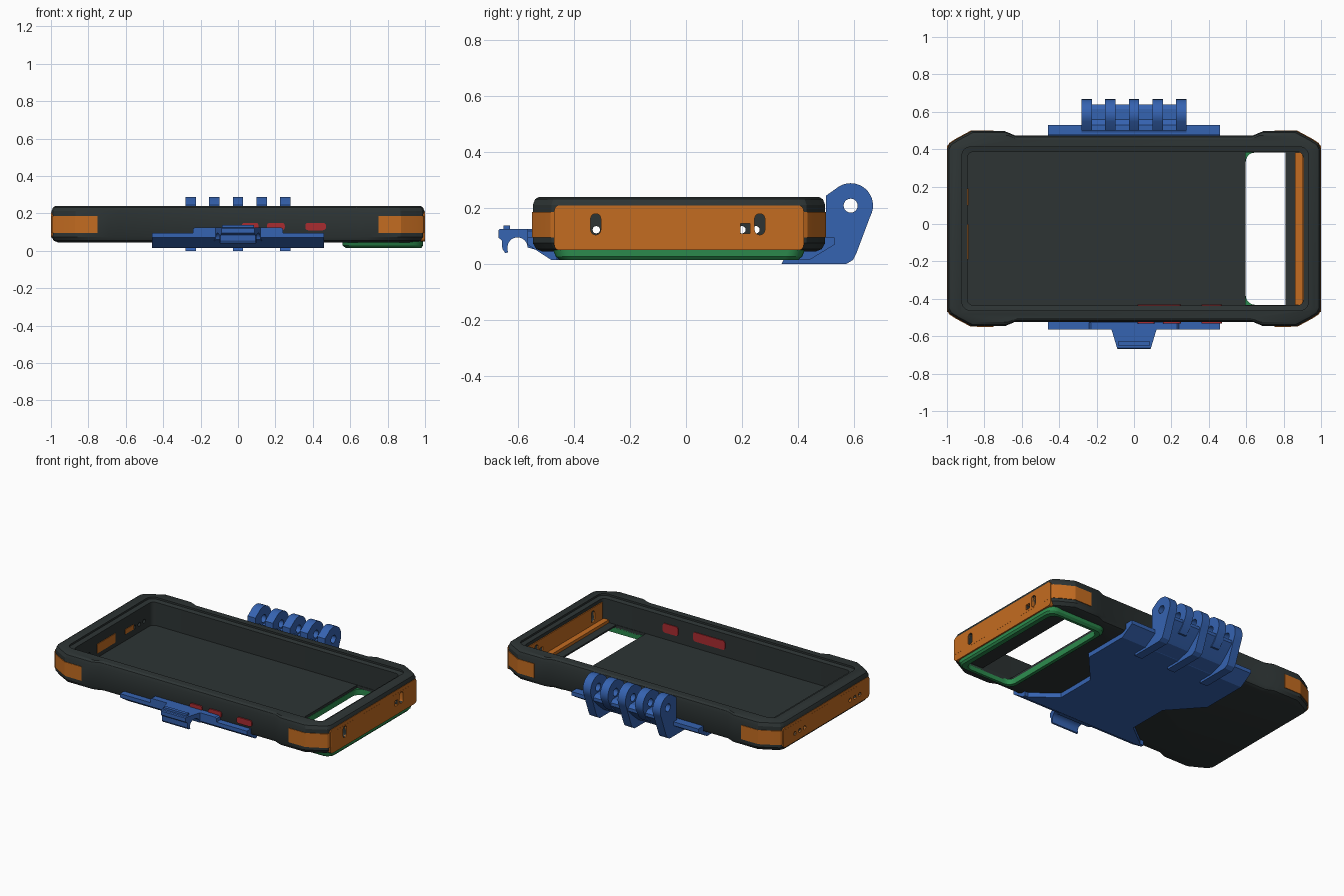
import bpy, bmesh, math

if "Cube" in bpy.data.objects:
    bpy.data.objects.remove(bpy.data.objects["Cube"])

CY = -0.025  # case centre in y


def material(name, rgb):
    m = bpy.data.materials.new(name)
    m.diffuse_color = (*rgb, 1)
    m.use_nodes = True
    m.node_tree.nodes["Principled BSDF"].inputs["Base Color"].default_value = m.diffuse_color
    return m


DARK = material("dark grey", (0.026, 0.034, 0.034))
BLUE = material("blue", (0.036, 0.125, 0.44))
ORANGE = material("orange", (0.55, 0.15, 0.015))
GREEN = material("green", (0.025, 0.26, 0.075))
RED = material("red", (0.40, 0.025, 0.03))


def loft(name, rings, mat=None):
    """Closed skin over rings of equal point count."""
    bm = bmesh.new()
    vs = [[bm.verts.new(p) for p in r] for r in rings]
    n = len(vs[0])
    for a, b in zip(vs, vs[1:]):
        for i in range(n):
            bm.faces.new((a[i], a[(i + 1) % n], b[(i + 1) % n], b[i]))
    bm.faces.new(vs[0])
    bm.faces.new(vs[-1])
    bmesh.ops.recalc_face_normals(bm, faces=bm.faces)
    me = bpy.data.meshes.new(name)
    bm.to_mesh(me)
    bm.free()
    ob = bpy.data.objects.new(name, me)
    bpy.context.collection.objects.link(ob)
    if mat:
        me.materials.append(mat)
    else:
        ob.hide_render = True
        ob.hide_set(True)
    return ob


def along_x(name, pts, a, b, mat=None):
    return loft(name, [[(x, y, z) for y, z in pts] for x in (a, b)], mat)


def along_z(name, pts, a, b, mat=None):
    return loft(name, [[(x, y, z) for x, y in pts] for z in (a, b)], mat)


def box(name, x0, x1, y0, y1, z0, z1, mat=None):
    return along_z(name, [(x0, y0), (x1, y0), (x1, y1), (x0, y1)], z0, z1, mat)


def round_rect(x0, x1, y0, y1, r, n=5):
    pts = []
    for cx, cy, s in ((x1 - r, y1 - r, 0), (x0 + r, y1 - r, 90),
                      (x0 + r, y0 + r, 180), (x1 - r, y0 + r, 270)):
        for i in range(n + 1):
            t = math.radians(s + 90 * i / n)
            pts.append((cx + r * math.cos(t), cy + r * math.sin(t)))
    return pts


def lift(pts, z):
    return [(x, y, z) for x, y in pts]


def cut(ob, *cutters):
    bpy.context.view_layer.objects.active = ob
    for c in cutters:
        m = ob.modifiers.new("cut", 'BOOLEAN')
        m.operation, m.solver, m.object = 'DIFFERENCE', 'EXACT', c
        bpy.ops.object.modifier_apply(modifier=m.name)
    return ob


# Case outline: flared chamfered corners, slightly waisted long sides
quarter = [(0.997, 0.43), (0.985, 0.455), (0.95, 0.478), (0.87, 0.521),
           (0.69, 0.521), (0.635, 0.498)]
half = quarter + [(-x, y) for x, y in reversed(quarter)]
outline = half + [(-x, -y) for x, y in half]


def inset(d):
    return [(x * (1 - d), CY + y * (1 - d / 0.525)) for x, y in outline]


case = loft("case", [lift(inset(d), z) for d, z in
                     ((0.035, 0.045), (0.012, 0.054), (0, 0.075), (0, 0.212),
                      (0.008, 0.232), (0.022, 0.24))], DARK)
cavity = loft("cavity_cutter", [
    lift(round_rect(-0.89, 0.905, -0.435, 0.385, 0.03), 0.07),
    lift(round_rect(-0.89, 0.905, -0.435, 0.385, 0.03), 0.222),
    lift(round_rect(-0.92, 0.932, -0.462, 0.412, 0.045), 0.228),
    lift(round_rect(-0.92, 0.932, -0.462, 0.412, 0.045), 0.3)])
window = box("window_cutter", 0.595, 0.81, -0.432, 0.382, -0.1, 0.15)
recess = along_z("recess_cutter", round_rect(0.597, 0.95, -0.432, 0.382, 0.05), -0.1, 0.06)

# End wall openings
right_slots = [along_x("slot_cutter", round_rect(y - 0.018, y + 0.018, 0.105, 0.18, 0.017), 0.85, 1.1)
               for y in (-0.322, 0.263)]
right_slots.append(box("square_cutter", 0.85, 1.1, 0.195, 0.228, 0.11, 0.145))
left_dots = [along_x("dot_cutter", round_rect(y - 0.013, y + 0.013, 0.11, 0.136, 0.0129), -1.1, -0.85)
             for y in (-0.37, -0.32, -0.27, 0.2, 0.25, 0.3)]
cut(case, cavity, window, recess, *right_slots, *left_dots)

# Orange end bands wrapping the corners, plus taller end panels
for side, s, holes in (("right", 1, right_slots), ("left", -1, left_dots)):
    front_half = [(s * x * 1.003, CY + y * 1.006) for x, y in quarter[:4]] + [(s * 0.75, CY + 0.525)]
    inner = [(s * 0.75, CY + 0.51), (s * 0.865, CY + 0.51), (s * 0.975, CY + 0.44)]
    top = front_half + inner
    shape = top + [(x, 2 * CY - y) for x, y in reversed(top)]
    band = along_z(side + "_end_band", shape, 0.095, 0.187, ORANGE)
    z0, z1 = (0.05, 0.21) if s > 0 else (0.07, 0.205)
    panel = along_x(side + "_end_panel", round_rect(-0.47, 0.42, z0, z1, 0.02), s * 0.975, s * 0.9995, ORANGE)
    cut(band, *holes)
    cut(panel, *holes)

# Orange inner lining and ledge at the window end, port plates at the other end
liner = box("inner_liner", 0.899, 0.908, -0.42, 0.37, 0.07, 0.2, ORANGE)
cut(liner, *right_slots)
box("inner_ledge", 0.862, 0.905, -0.432, 0.382, 0.066, 0.09, ORANGE)
box("port_plate", -0.892, -0.886, -0.19, 0.0, 0.1, 0.16, ORANGE)
box("small_port_plate", -0.892, -0.886, 0.1, 0.19, 0.115, 0.145, ORANGE)

# Green gasket frame under the window
gasket = loft("gasket", [lift(round_rect(0.575, 0.98, -0.45, 0.4, 0.05), 0.016),
                         lift(round_rect(0.56, 0.99, -0.465, 0.415, 0.06), 0.028),
                         lift(round_rect(0.56, 0.99, -0.475, 0.425, 0.06), 0.053)], GREEN)
cut(gasket, recess)

# Red side buttons, outside and inside the front wall
for x0, x1 in ((0.02, 0.11), (0.155, 0.25), (0.36, 0.47)):
    ring = round_rect(x0, x1, 0.11, 0.15, 0.015)
    loft("button", [[(x, y, z) for x, z in ring] for y in (-0.5, -0.531)], RED)
for x0, x1 in ((0.02, 0.25), (0.36, 0.47)):
    ring = round_rect(x0, x1, 0.115, 0.175, 0.015)
    loft("inner_button", [[(x, y, z) for x, z in ring] for y in (-0.45, -0.43)], RED)

# Blue back plate, waisted toward the front
edge = [(0.46, 0.44), (0.46, 0.13), (0.28, -0.07), (0.28, -0.34), (0.46, -0.48)]
along_z("back_plate", edge + [(-x, y) for x, y in reversed(edge)], 0.015, 0.046, BLUE)

# Flanges gripping the long sides
along_x("rear_flange", [(0.42, 0.015), (0.44, 0.015), (0.53, 0.07), (0.53, 0.095),
                        (0.476, 0.095), (0.476, 0.06), (0.42, 0.046)], -0.46, 0.46, BLUE)
along_x("front_flange", [(-0.46, 0.015), (-0.48, 0.015), (-0.565, 0.07), (-0.565, 0.095),
                         (-0.524, 0.095), (-0.524, 0.06), (-0.46, 0.046)], -0.46, 0.46, BLUE)
tab = [(-0.24, 0.08), (0.24, 0.08), (0.24, 0.118), (0.23, 0.125), (-0.23, 0.125), (-0.24, 0.118)]
loft("front_tab", [[(x, y, z) for x, z in tab] for y in (-0.565, -0.526)], BLUE)

# Hooked latch, narrowing outward
arch = [(-0.601 + 0.036 * math.cos(math.radians(a)), 0.06 + 0.036 * math.sin(math.radians(a)))
        for a in range(0, 181, 20)]
hook = [(-0.53, 0.125), (-0.53, 0.05)] + arch + \
       [(-0.635, 0.042), (-0.645, 0.04), (-0.655, 0.055), (-0.657, 0.085), (-0.669, 0.095), (-0.669, 0.12), (-0.664, 0.125)]
loft("latch", [[(s * (0.12 + (y + 0.565) * 0.3), y, z) for y, z in hook] for s in (-1, 1)], BLUE)
box("latch_ridge", -0.085, 0.085, -0.65, -0.628, 0.12, 0.138, BLUE)

# Hinge fingers: three reach under the plate as gussets
pin = along_x("pin_cutter", round_rect(0.562, 0.612, 0.184, 0.234, 0.0249), -0.5, 0.5)
knuckle = [(0.587 + 0.08 * math.cos(math.radians(a)), 0.209 + 0.08 * math.sin(math.radians(a)))
           for a in range(120, -31, -10)]
back = [(0.525, 0.09), (0.5, 0.1), (0.5, 0.245)]
gusset = knuckle + [(0.608, 0.04), (0.595, 0.015), (0.57, 0.0), (0.34, 0.0), (0.35, 0.02), (0.43, 0.02)] + back
short = knuckle + [(0.63, 0.12), (0.6, 0.09)] + back
for i in range(5):
    x = -0.2525 + i * 0.12625
    cut(along_x("hinge_finger", short if i % 2 else gusset, x - 0.028, x + 0.028, BLUE), pin)
along_x("hinge_web", [(0.44, 0.016), (0.53, 0.04), (0.6, 0.1), (0.638, 0.14), (0.638, 0.16), (0.615, 0.176),
                      (0.56, 0.176), (0.53, 0.2), (0.5, 0.2), (0.5, 0.1), (0.478, 0.09), (0.478, 0.05)],
        -0.28, 0.28, BLUE)

# Smooth rounded parts, keep edges crisp
bpy.ops.object.select_all(action='DESELECT')
for ob in bpy.context.scene.objects:
    if not ob.hide_render:
        ob.select_set(True)
        bpy.context.view_layer.objects.active = ob
bpy.ops.object.shade_smooth_by_angle(angle=math.radians(25))
